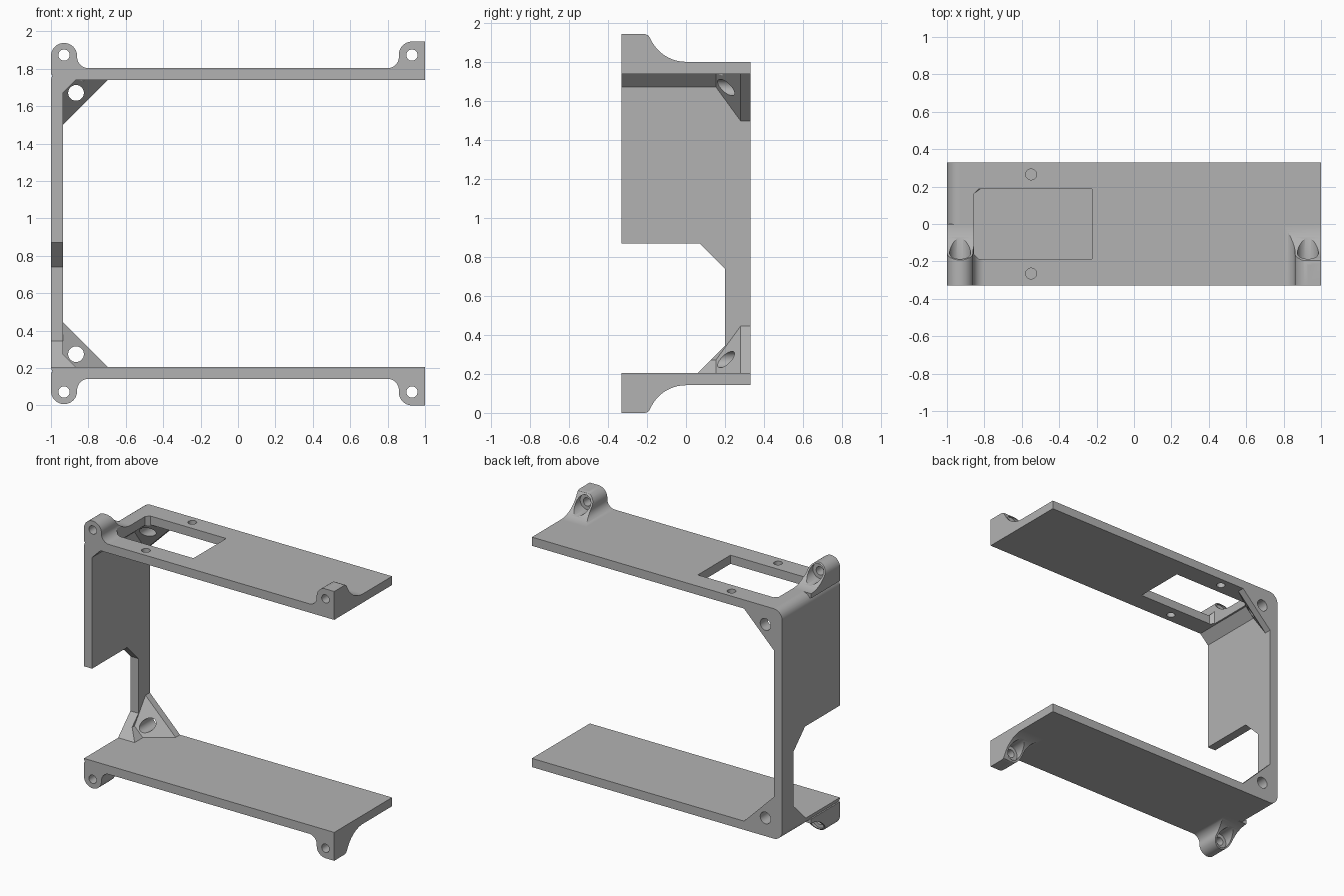
import bpy, bmesh
from math import sin, cos, radians, sqrt, asin, degrees

if "Cube" in bpy.data.objects:
    bpy.data.objects.remove(bpy.data.objects["Cube"], do_unlink=True)

grey = bpy.data.materials.new("plain_grey")
grey.use_nodes = True
colour = (0.45, 0.45, 0.45, 1)
grey.diffuse_color = colour
grey.node_tree.nodes["Principled BSDF"].inputs["Base Color"].default_value = colour

TOP = 1.945        # overall height, also the mirror sum for the lower half
DEPTH = 0.33       # half depth
OUT, INN = 1.803, 1.74   # outer and inner faces of the top plate
WALL = -0.935      # inner face of the side wall


def arc(cx, cz, r, a0, a1, n=12):
    angles = [radians(a0 + (a1 - a0) * i / n) for i in range(n + 1)]
    return [(cx + r * cos(a), cz + r * sin(a)) for a in angles]


def flip(points):
    return [(u, TOP - z) for u, z in points]


def make(name, bm):
    bmesh.ops.remove_doubles(bm, verts=bm.verts, dist=1e-5)
    bmesh.ops.recalc_face_normals(bm, faces=bm.faces)
    mesh = bpy.data.meshes.new(name)
    bm.to_mesh(mesh)
    bm.free()
    mesh.materials.append(grey)
    ob = bpy.data.objects.new(name, mesh)
    bpy.context.scene.collection.objects.link(ob)
    return ob


def prism(name, points, axis, a, b):
    """Extrude a 2D outline along x, y or z from a to b."""
    place = {"x": lambda u, v, w: (w, u, v),
             "y": lambda u, v, w: (u, w, v),
             "z": lambda u, v, w: (u, v, w)}[axis]
    bm = bmesh.new()
    ends = [[bm.verts.new(place(u, v, w)) for u, v in points] for w in (a, b)]
    bm.faces.new(ends[0])
    bm.faces.new(ends[1][::-1])
    n = len(points)
    for i in range(n):
        j = (i + 1) % n
        bm.faces.new((ends[0][i], ends[0][j], ends[1][j], ends[1][i]))
    return make(name, bm)


def combine(target, tool, operation):
    """Apply a boolean and discard the tool."""
    mod = target.modifiers.new("combine", "BOOLEAN")
    mod.operation, mod.solver, mod.object = operation, "EXACT", tool
    bpy.context.view_layer.update()
    graph = bpy.context.evaluated_depsgraph_get()
    result = bpy.data.meshes.new_from_object(target.evaluated_get(graph))
    target.modifiers.clear()
    target.data = result
    bpy.data.objects.remove(tool, do_unlink=True)


def drill(target, x, z, r, a, b, axis="y"):
    combine(target, prism("drill", arc(x, z, r, 0, 352.5, 47), axis, a, b), "DIFFERENCE")


# C-shaped frame: two plates, side wall, rounded outside and chamfered inside corners
upper = ([(1, INN), (1, OUT)] + arc(-0.93, OUT - 0.07, 0.07, 90, 180))
inner = [(WALL, 1.673), (-0.868, INN)]
frame = prism("bracket_frame",
              upper + flip(upper)[::-1] + flip(inner)[::-1] + inner,
              "y", -DEPTH, DEPTH)

# Notch in the lower front of the side wall
floor = TOP - INN
notch = prism("notch", [(-0.4, 0.87), (0.07, 0.87), (0.2, 0.74), (0.2, floor + 0.14),
                        (0.06, floor), (-0.4, floor)], "x", -1.1, -0.8)
combine(frame, notch, "DIFFERENCE")


def gusset(keep):
    """Triangular back web with a sloping pyramid in front of it."""
    leg = 0.24
    bm = bmesh.new()
    tri = [(WALL - 0.03, INN + 0.03), (WALL + leg, INN + 0.03), (WALL + leg, INN),
           (WALL, INN - leg), (WALL - 0.03, INN - leg)]
    rings = []
    for y, s in ((DEPTH, 1), (0.28, 1), (0.105, 0.001)):
        pts = [(WALL + (x - WALL) * (s if x > WALL else 1),
                INN + (z - INN) * (s if z < INN else 1)) for x, z in tri]
        rings.append([bm.verts.new((x, y, z)) for x, z in keep(pts)])
    bm.faces.new(rings[0])
    bm.faces.new(rings[2][::-1])
    for r0, r1 in zip(rings, rings[1:]):
        for i in range(5):
            j = (i + 1) % 5
            bm.faces.new((r0[i], r0[j], r1[j], r1[i]))
    return make("gusset", bm)


# Mounting ear outlines seen from the front
left_ear = ([(-1, 1.77)] + arc(-0.93, 1.868, 0.07, 180, 0, 24)
            + arc(-0.8, OUT + 0.06, 0.06, 180, 270) + [(-0.8, 1.77)])
right_ear = ([(1, 1.77), (0.8, 1.77)] + arc(0.8, OUT + 0.06, 0.06, 270, 360)
             + arc(0.93, TOP - 0.07, 0.07, 180, 90) + [(1, TOP)])

# Side outline of an ear: flat lug with a concave ramp behind it
start = 180 + degrees(asin((OUT + 0.2 - 1.925) / 0.2))
ramp = ([(-DEPTH, 1.77), (-DEPTH, TOP), (-0.21, TOP), (-0.194, TOP - 0.006)]
        + arc(0, OUT + 0.2, 0.2, start, 270, 20) + [(0, 1.77)])

for keep in (lambda p: p, flip):
    # Ears
    for outline in (left_ear, right_ear):
        ear = prism("ear", keep(outline), "y", -DEPTH, 0.05)
        combine(ear, prism("ramp", keep(ramp), "x", -1.1, 1.1), "INTERSECT")
        combine(frame, ear, "UNION")
    # Corner gussets
    combine(frame, gusset(keep), "UNION")
    # Ear holes with counterbores, and gusset holes
    for x in (-0.93, 0.93):
        (u, z), = keep([(x, 1.873)])
        drill(frame, u, z, 0.03, -0.4, -0.1)
        drill(frame, u, z, 0.056, -0.2, 0.05)
    (u, z), = keep([(-0.866, 1.671)])
    drill(frame, u, z, 0.042, 0.0, 0.4)

# Window and two screw holes in the top plate
window = [(-0.225, -0.187), (-0.225, 0.187), (-0.83, 0.187), (-0.855, 0.162),
          (-0.855, -0.162), (-0.83, -0.187)]
combine(frame, prism("window", window, "z", 1.6, 1.9), "DIFFERENCE")
for y in (-0.265, 0.265):
    drill(frame, -0.55, y, 0.029, 1.7, 1.9, "z")

# Smooth the curved faces while keeping flat faces flat
bpy.ops.object.select_all(action="DESELECT")
frame.select_set(True)
bpy.context.view_layer.objects.active = frame
bpy.ops.object.shade_smooth_by_angle(angle=radians(25))
weighted = frame.modifiers.new("weighted_normals", "WEIGHTED_NORMAL")
weighted.keep_sharp = True
